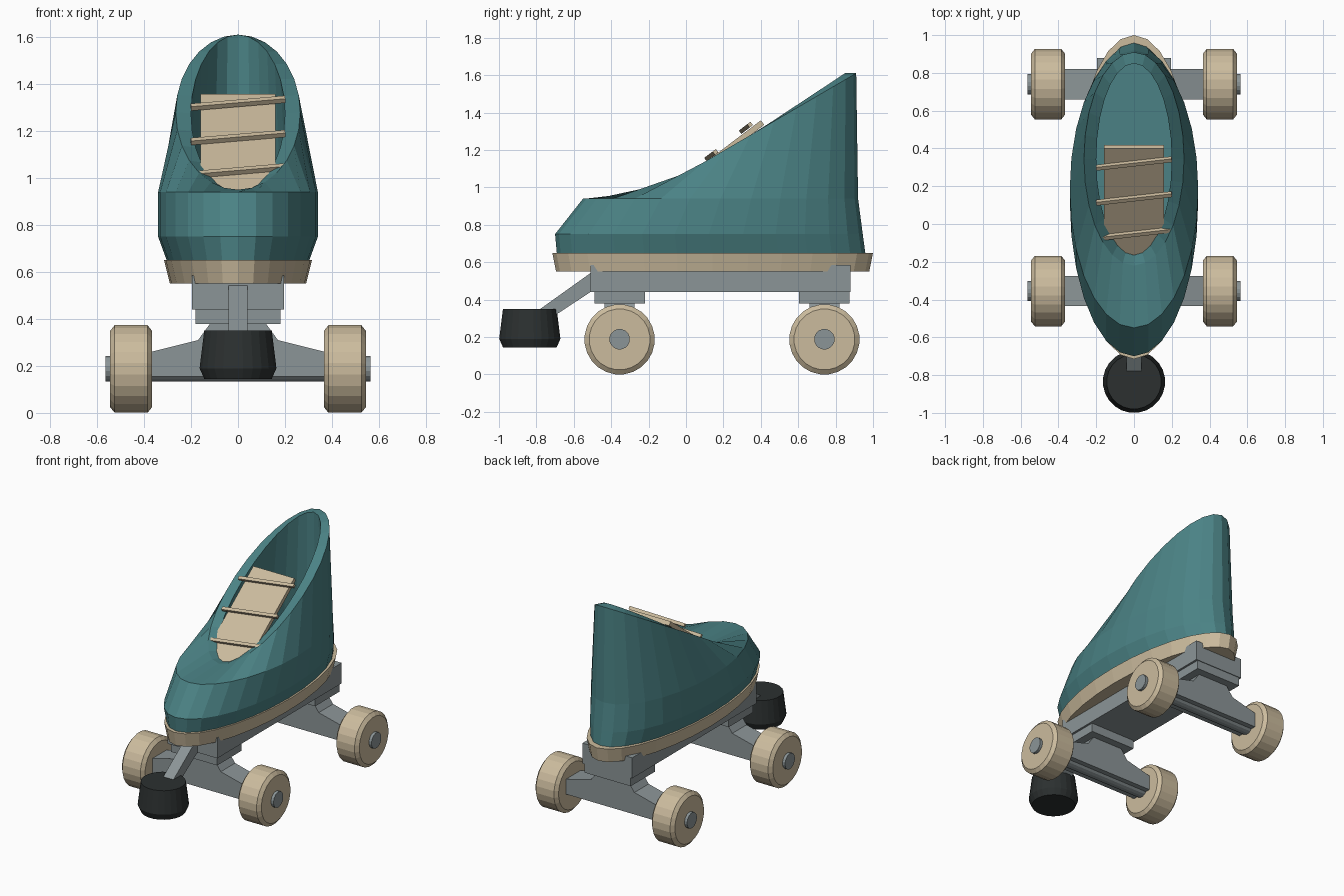
import bpy, bmesh, math
from mathutils import Matrix, Vector

if "Cube" in bpy.data.objects:
    bpy.data.objects.remove(bpy.data.objects["Cube"])


def material(name, rgb):
    m = bpy.data.materials.new(name)
    m.diffuse_color = (*rgb, 1)
    m.use_nodes = True
    m.node_tree.nodes["Principled BSDF"].inputs["Base Color"].default_value = m.diffuse_color
    return m


TEAL = material("teal", (0.07, 0.225, 0.235))
BEIGE = material("beige", (0.60, 0.50, 0.34))
STEEL = material("steel", (0.26, 0.30, 0.31))
RUBBER = material("rubber", (0.025, 0.03, 0.03))


def finish(name, bm, mat):
    bmesh.ops.recalc_face_normals(bm, faces=bm.faces[:])
    me = bpy.data.meshes.new(name)
    bm.to_mesh(me)
    bm.free()
    me.materials.append(mat)
    ob = bpy.data.objects.new(name, me)
    bpy.context.collection.objects.link(ob)
    return ob


def loft(name, rings, mat):
    """Skin a stack of equal-length point rings and cap both ends."""
    bm = bmesh.new()
    vs = [[bm.verts.new(p) for p in r] for r in rings]
    n = len(vs[0])
    for a, b in zip(vs, vs[1:]):
        for i in range(n):
            j = (i + 1) % n
            bm.faces.new((a[i], a[j], b[j], b[i]))
    bm.faces.new(vs[0])
    bm.faces.new(vs[-1])
    return finish(name, bm, mat)


def oval(y0, y1, w, z0, z1, n=28):
    """Oval ring from y0 to y1, half width w, height running z0 (front) to z1 (back)."""
    pts = []
    for i in range(n):
        a = 2 * math.pi * i / n
        t = (1 - math.cos(a)) / 2
        pts.append((w * math.sin(a), y0 + (y1 - y0) * t, z0 + (z1 - z0) * t))
    return pts


def box(name, size, centre, mat, rot=Matrix.Identity(4)):
    bm = bmesh.new()
    bmesh.ops.create_cube(bm, size=1, matrix=Matrix.Translation(centre) @ rot @ Matrix.Diagonal((*size, 1)))
    return finish(name, bm, mat)


def turned(name, profile, centre, axis, mat, n=24):
    """Solid of revolution from (radius, offset) pairs along axis 'X' or 'Z'."""
    rings = []
    for r, h in profile:
        ring = []
        for i in range(n):
            a = 2 * math.pi * (i + 0.5) / n
            c, s = r * math.cos(a), r * math.sin(a)
            ring.append(Vector(centre) + Vector((h, c, s) if axis == 'X' else (c, s, h)))
        rings.append(ring)
    return loft(name, rings, mat)


# Boot: outer shell, slanted rim and hollow inside in one skin
loft("boot", [
    oval(-0.69, 0.96, 0.30, 0.64, 0.64),
    oval(-0.70, 0.945, 0.34, 0.75, 0.75),
    oval(-0.55, 0.92, 0.34, 0.94, 0.94),
    oval(-0.22, 0.91, 0.265, 0.95, 1.61),
    oval(-0.165, 0.85, 0.20, 0.94, 1.61),
    oval(-0.40, 0.86, 0.24, 0.78, 0.80),
], TEAL)

# Sole
loft("sole", [oval(-0.695, 0.98, 0.29, 0.55, 0.55),
              oval(-0.715, 1.0, 0.315, 0.65, 0.65)], BEIGE)

# Tongue and laces on the slanted opening
slope = Matrix.Rotation(math.atan(0.755), 4, 'X')
box("tongue", (0.32, 0.80, 0.03), (0, 0.09, 1.105), BEIGE, slope)
for i, (y, z) in enumerate([(-0.053, 1.03), (0.135, 1.172), (0.32, 1.318)]):
    box(f"lace_{i + 1}", (0.405, 0.022, 0.022), (0, y, z), BEIGE,
        Matrix.Rotation(math.atan(0.755), 4, 'X') @ Matrix.Rotation(math.radians(8), 4, 'Z'))

# Base plate
box("base_plate", (0.39, 1.39, 0.145), (0, 0.185, 0.5125), STEEL)

# Trucks, axles and wheels
half = [(0.37, 0.155), (0.37, 0.26), (0.17, 0.31), (0.115, 0.385)]
outline = half + [(-x, z) for x, z in reversed(half)]
for end, y in (("front", -0.355), ("rear", 0.74)):
    box(f"{end}_truck_pad", (0.36, 0.27, 0.07), (0, y, 0.413), STEEL)
    loft(f"{end}_truck", [[(x, y + d, z) for x, z in outline] for d in (-0.08, 0.08)], STEEL)
    turned(f"{end}_axle", [(0.055, -0.565), (0.055, 0.565)], (0, y, 0.188), 'X', STEEL, 16)
    for side, s in (("left", -1), ("right", 1)):
        turned(f"{end}_{side}_wheel",
               [(0.163, -0.09), (0.188, -0.07), (0.188, 0.07), (0.163, 0.09)],
               (s * 0.455, y, 0.187), 'X', BEIGE)

# Toe stop and its arm
turned("toe_stop", [(0.145, 0.145), (0.165, 0.19), (0.145, 0.35)], (0, -0.835, 0), 'Z', RUBBER)
arm = [(-0.45, 0.585), (-0.80, 0.335), (-0.80, 0.25), (-0.45, 0.48)]
loft("toe_stop_arm", [[(x, y, z) for y, z in arm] for x in (-0.04, 0.04)], STEEL)
